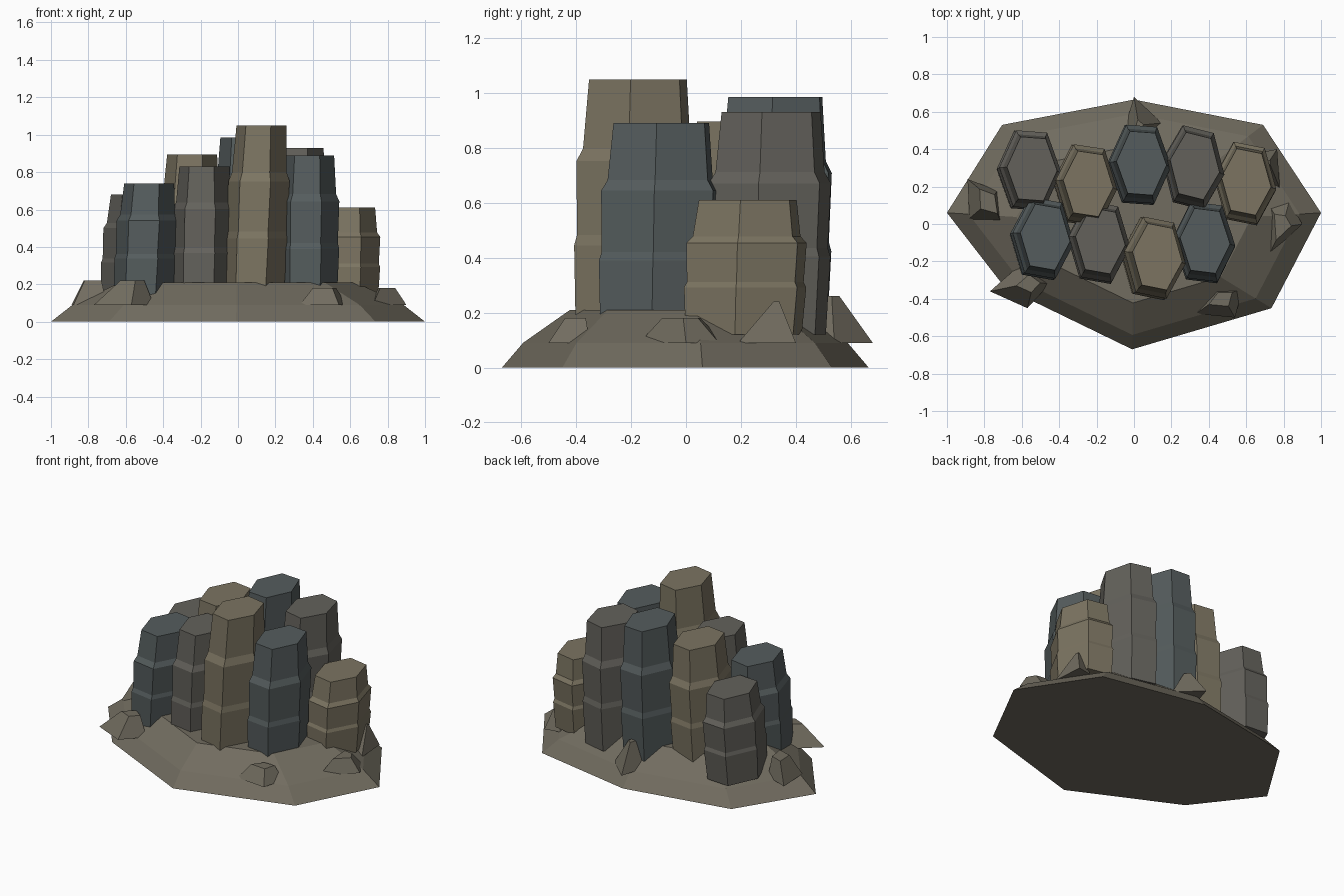
import bpy, bmesh
from math import sin, cos, radians

if "Cube" in bpy.data.objects:
    bpy.data.objects.remove(bpy.data.objects["Cube"])


def material(name, rgb):
    m = bpy.data.materials.new(name)
    m.diffuse_color = (*rgb, 1)
    m.use_nodes = True
    m.node_tree.nodes["Principled BSDF"].inputs["Base Color"].default_value = m.diffuse_color
    return m


TAN = material("tan_stone", (0.20, 0.175, 0.12))
BLUE = material("blue_stone", (0.09, 0.108, 0.11))
GREY = material("grey_stone", (0.125, 0.12, 0.105))
EARTH = material("earth_stone", (0.165, 0.15, 0.115))


def loft(name, rings, mat):
    """Skin a stack of equal-length point rings and cap both ends."""
    bm = bmesh.new()
    loops = [[bm.verts.new(p) for p in ring] for ring in rings]
    n = len(loops[0])
    for a, b in zip(loops, loops[1:]):
        for i in range(n):
            j = (i + 1) % n
            bm.faces.new((a[i], a[j], b[j], b[i]))
    bm.faces.new(loops[0])
    bm.faces.new(loops[-1])
    bmesh.ops.recalc_face_normals(bm, faces=bm.faces)
    me = bpy.data.meshes.new(name)
    bm.to_mesh(me)
    bm.free()
    me.materials.append(mat)
    ob = bpy.data.objects.new(name, me)
    bpy.context.collection.objects.link(ob)
    return ob


# Sloped eight-sided mound
outline = [(-1, 0.06), (-0.69, -0.34), (-0.01, -0.67), (0.735, -0.45),
           (1, 0.06), (0.69, 0.53), (0, 0.665), (-0.705, 0.53)]
loft("rock_mound", [[(x * s, y * s, z) for x, y in outline]
                    for s, z in ((1, 0), (0.885, 0.09), (0.63, 0.21))], EARTH)

# Hexagonal columns: three tapered drums with ledges between
# (height fraction, scale) of each ring
PROFILE = [(0, 0.95), (0.35, 1.0), (0.39, 0.955), (0.68, 0.985), (0.73, 0.88), (1, 0.80)]


def column(name, cx, cy, top, mat, rot, lean):
    z0, rx, ry = 0.12, 0.168, 0.24
    rings = []
    for t, s in PROFILE:
        rings.append([(cx + lean * t + rx * s * cos(radians(rot + 60 * i)),
                       cy + 0.015 * t + ry * s * sin(radians(rot + 60 * i)),
                       z0 + (top - z0) * t) for i in range(6)])
    loft(name, rings, mat)


columns = [
    (-0.575, 0.28, 0.68, GREY, -3, 0.03),
    (-0.275, 0.20, 0.895, TAN, -6, 0.03),
    (0.02, 0.31, 0.985, BLUE, -3, 0.02),
    (0.31, 0.295, 0.93, GREY, -10, 0.015),
    (0.59, 0.21, 0.61, TAN, -8, 0.01),
    (-0.505, -0.085, 0.74, BLUE, -7, 0.03),
    (-0.195, -0.105, 0.83, GREY, -7, 0.015),
    (0.085, -0.19, 1.048, TAN, -8, 0.04),
    (0.37, -0.105, 0.89, BLUE, -5, 0.01),
]
for k, c in enumerate(columns):
    column(f"stone_column_{k + 1}", *c)


# Loose rubble: four-sided chunks with a shrunken, offset top
def rubble(name, base, apex, height, shrink):
    ax, ay = apex
    mx = sum(p[0] for p in base) / len(base)
    my = sum(p[1] for p in base) / len(base)
    top = [(ax + (x - mx) * shrink, ay + (y - my) * shrink, height) for x, y in base]
    loft(name, [[(x, y, 0.09) for x, y in base], top], EARTH)


rocks = [
    ([(-0.89, 0.24), (-0.88, 0.03), (-0.70, -0.02), (-0.73, 0.18)], (-0.78, 0.12), 0.22, 0.5),
    ([(-0.77, -0.36), (-0.57, -0.45), (-0.45, -0.32), (-0.60, -0.21)], (-0.56, -0.32), 0.22, 0.4),
    ([(0.33, -0.48), (0.54, -0.50), (0.58, -0.35), (0.43, -0.35)], (0.47, -0.40), 0.18, 0.5),
    ([(0.70, 0.14), (0.72, -0.17), (0.90, 0.00), (0.83, 0.12)], (0.79, 0.00), 0.18, 0.45),
    ([(-0.06, 0.48), (0.10, 0.45), (0.15, 0.54), (0.0, 0.68)], (0.03, 0.53), 0.26, 0.2),
    ([(0.62, 0.25), (0.78, 0.19), (0.765, 0.40), (0.66, 0.38)], (0.72, 0.33), 0.24, 0.1),
]
for k, r in enumerate(rocks):
    rubble(f"rubble_{k + 1}", *r)
